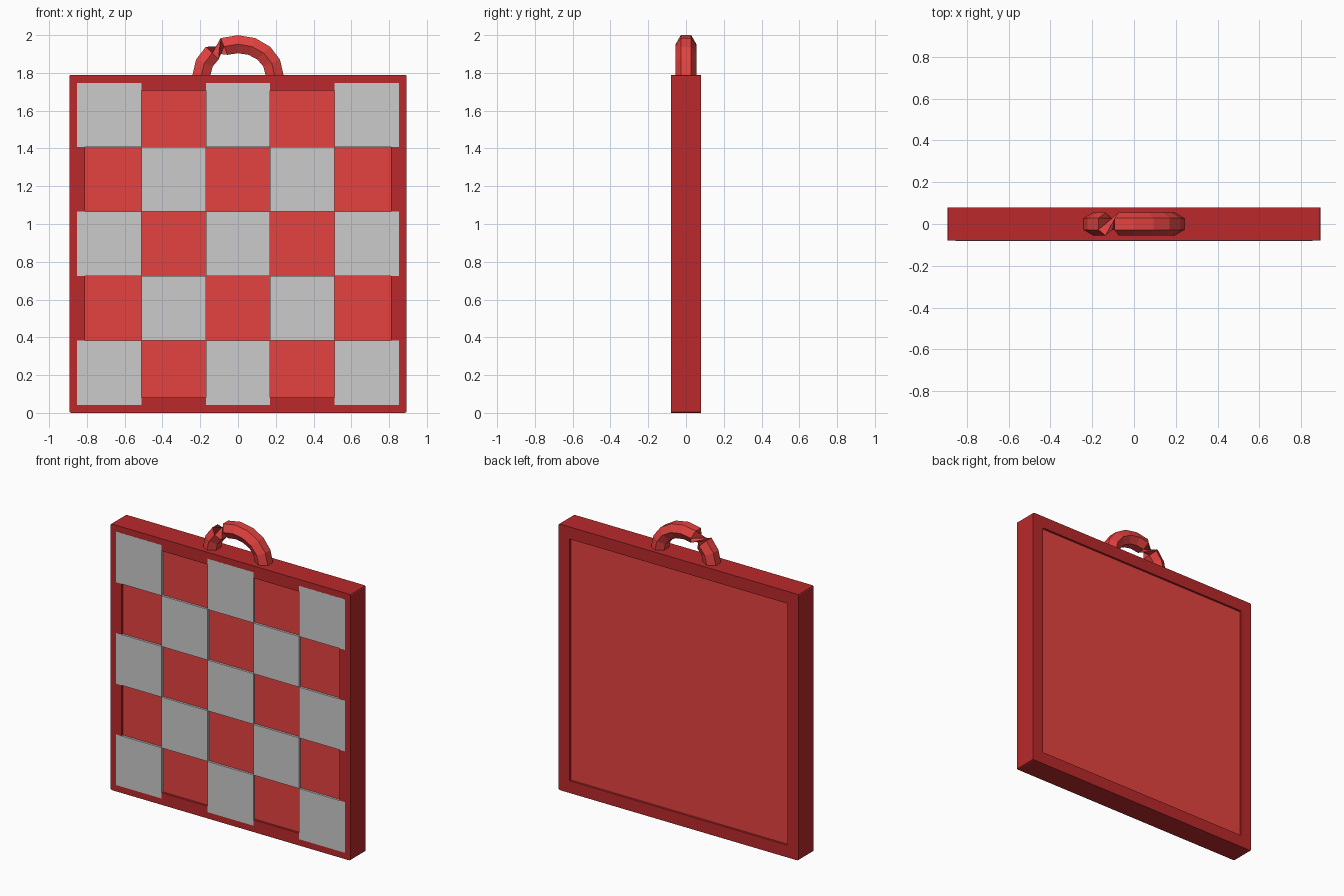
import bpy, bmesh, math
from mathutils import Matrix, Vector

if "Cube" in bpy.data.objects:
    bpy.data.objects.remove(bpy.data.objects["Cube"])

W, H, D = 0.893, 1.79, 0.08      # half width, height, half depth
BORDER, RECESS = 0.082, 0.014


def material(name, color):
    m = bpy.data.materials.new(name)
    m.diffuse_color = (*color, 1)
    m.use_nodes = True
    m.node_tree.nodes["Principled BSDF"].inputs["Base Color"].default_value = m.diffuse_color
    return m


def finish(bm, name, mat=None):
    bmesh.ops.recalc_face_normals(bm, faces=bm.faces)
    me = bpy.data.meshes.new(name)
    bm.to_mesh(me)
    bm.free()
    ob = bpy.data.objects.new(name, me)
    bpy.context.collection.objects.link(ob)
    if mat:
        me.materials.append(mat)
    return ob


def add_box(bm, center, size):
    m = Matrix.Translation(center) @ Matrix.Diagonal((*size, 1))
    return bmesh.ops.create_cube(bm, size=1, matrix=m)


dark_red = material("dark_red", (0.49, 0.022, 0.024))
red = material("red", (0.775, 0.054, 0.05))

# Frame: box with front and back opened through, outer corners slightly chamfered
bm = bmesh.new()
add_box(bm, (0, 0, H / 2), (2 * W, 2 * D, H))
bm.normal_update()
caps = [f for f in bm.faces if abs(f.normal.y) > 0.9]
bmesh.ops.inset_individual(bm, faces=caps, thickness=BORDER, use_even_offset=True)
rims = [e for f in caps for e in f.edges]
bmesh.ops.delete(bm, geom=caps, context='FACES_ONLY')
bmesh.ops.bridge_loops(bm, edges=rims)
corners = [e for e in bm.edges
           if all(abs(v.co.x) > W - 0.01 for v in e.verts)
           and abs(e.verts[0].co.y - e.verts[1].co.y) > D]
bmesh.ops.bevel(bm, geom=corners, offset=0.01, segments=2, profile=0.5, affect='EDGES')
finish(bm, "frame", dark_red)

# Recessed panel inside the frame
bm = bmesh.new()
add_box(bm, (0, 0, H / 2), (2 * (W - BORDER), 2 * (D - RECESS), H - 2 * BORDER))
finish(bm, "panel", red)

# Checkerboard of grey tiles, just proud of the frame front
bm = bmesh.new()
P = 0.341
for i in range(-2, 3):
    for j in range(-2, 3):
        if (i + j) % 2 == 0:
            add_box(bm, (i * P, -0.0704, H / 2 + j * P), (P, 0.02, P))
finish(bm, "checker_tiles")

# Handle: hexagonal tube along a half ellipse, with a half twist in one segment
bm = bmesh.new()
N, R = 8, 0.055
rings = []
for k in range(N + 1):
    a = math.pi * k / N
    c = Vector((0.193 * math.cos(a), 0, H + 0.162 * math.sin(a)))
    out = Vector((math.cos(a), 0, math.sin(a)))
    twist = math.pi if k >= 6 else 0
    rings.append([bm.verts.new(c + out * R * math.sin(t) + Vector((0, R * math.cos(t), 0)))
                  for t in (twist + s * math.pi / 3 for s in range(6))])
for a, b in zip(rings, rings[1:]):
    for s in range(6):
        bm.faces.new((a[s], a[(s + 1) % 6], b[(s + 1) % 6], b[s]))
bm.faces.new(rings[0])
bm.faces.new(rings[-1])
finish(bm, "handle", red)
